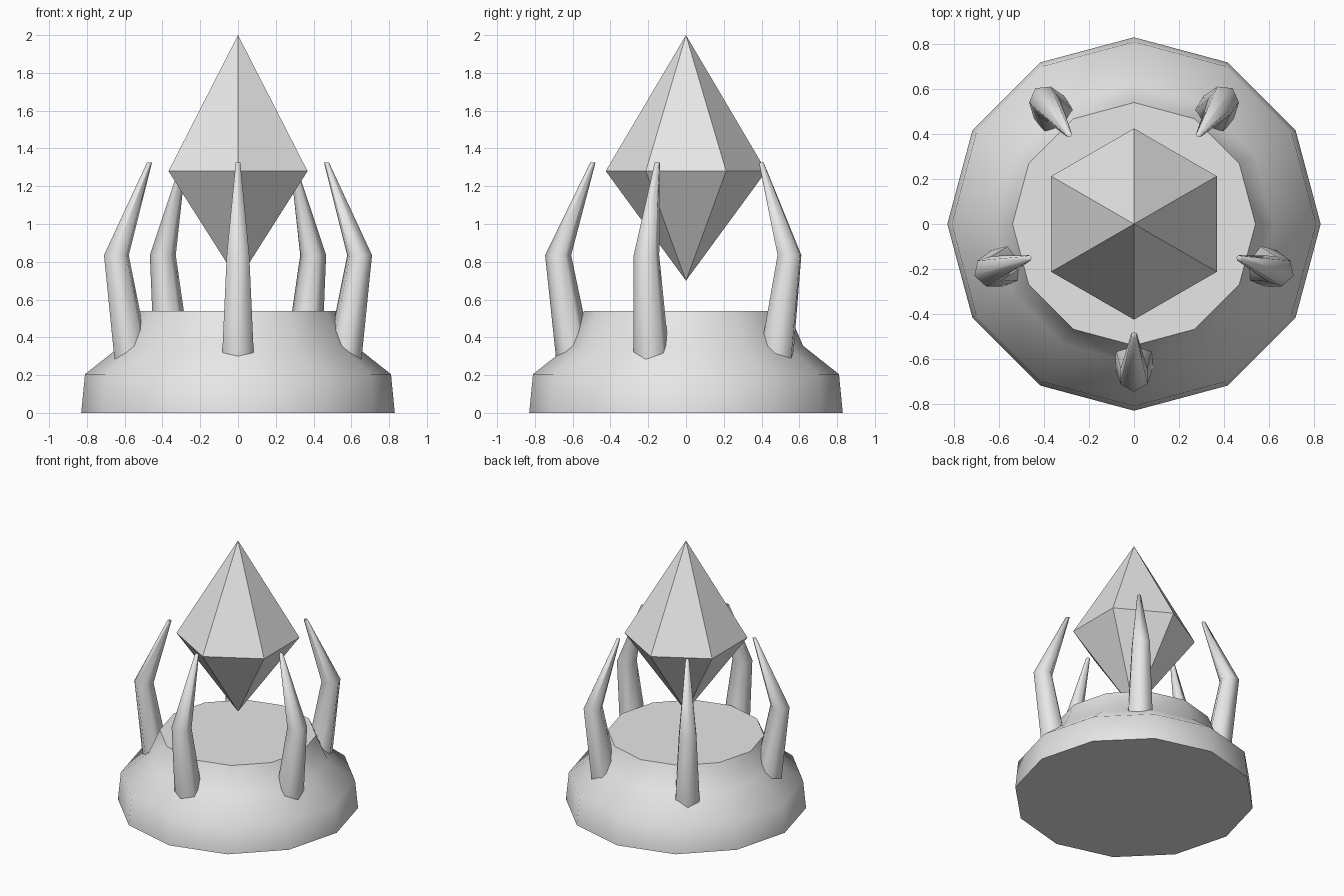
import bpy, bmesh, math
from mathutils import Matrix, Vector

cube = bpy.data.objects.get("Cube")
if cube:
    bpy.data.objects.remove(cube, do_unlink=True)

GREY = (0.8, 0.8, 0.8, 1.0)
stone = bpy.data.materials.new("pale_grey")
stone.diffuse_color = GREY
stone.use_nodes = True
stone.node_tree.nodes["Principled BSDF"].inputs["Base Color"].default_value = GREY


def loft(name, rings, sides, start=0.0, smooth=None):
    """Skin rings of (x offset, z, radius); a zero radius makes a point."""
    bm = bmesh.new()
    loops = []
    for x, z, r in rings:
        if r == 0:
            loops.append([bm.verts.new((x, 0, z))] * sides)
            continue
        angles = [start + math.tau * i / sides for i in range(sides)]
        loops.append([bm.verts.new((x + r * math.cos(a), r * math.sin(a), z)) for a in angles])
    for low, high in zip(loops, loops[1:]):
        for i in range(sides):
            j = (i + 1) % sides
            corners = dict.fromkeys((low[i], low[j], high[j], high[i]))
            bm.faces.new(list(corners))
    for loop in (loops[0], loops[-1]):
        if len(set(loop)) > 2:
            bm.faces.new(loop)
    bmesh.ops.recalc_face_normals(bm, faces=bm.faces)
    mesh = bpy.data.meshes.new(name)
    bm.to_mesh(mesh)
    bm.free()
    mesh.materials.append(stone)
    obj = bpy.data.objects.new(name, mesh)
    bpy.context.collection.objects.link(obj)
    if smooth:
        bpy.ops.object.select_all(action='DESELECT')
        obj.select_set(True)
        bpy.context.view_layer.objects.active = obj
        bpy.ops.object.shade_smooth_by_angle(angle=math.radians(smooth))
    return obj


# Twelve-sided pedestal with a flat top
loft("pedestal", [(0, 0, 0.83), (0, 0.205, 0.81), (0, 0.355, 0.62), (0, 0.54, 0.54)],
     12, smooth=60)

# Floating six-sided crystal
loft("crystal", [(0, 0.7, 0), (0, 1.28, 0.425), (0, 2.0, 0)], 6, start=math.pi / 6)

# Five bent claws around the crystal, rooted in the pedestal
for k in range(5):
    claw = loft(f"claw_{k + 1}",
                [(0.583, 0.24, 0.1), (0.677, 0.835, 0.069), (0.493, 1.325, 0.014)],
                6, smooth=70)
    claw.data.transform(Matrix.Rotation(-math.pi / 2 + math.tau * k / 5, 4, 'Z'))
